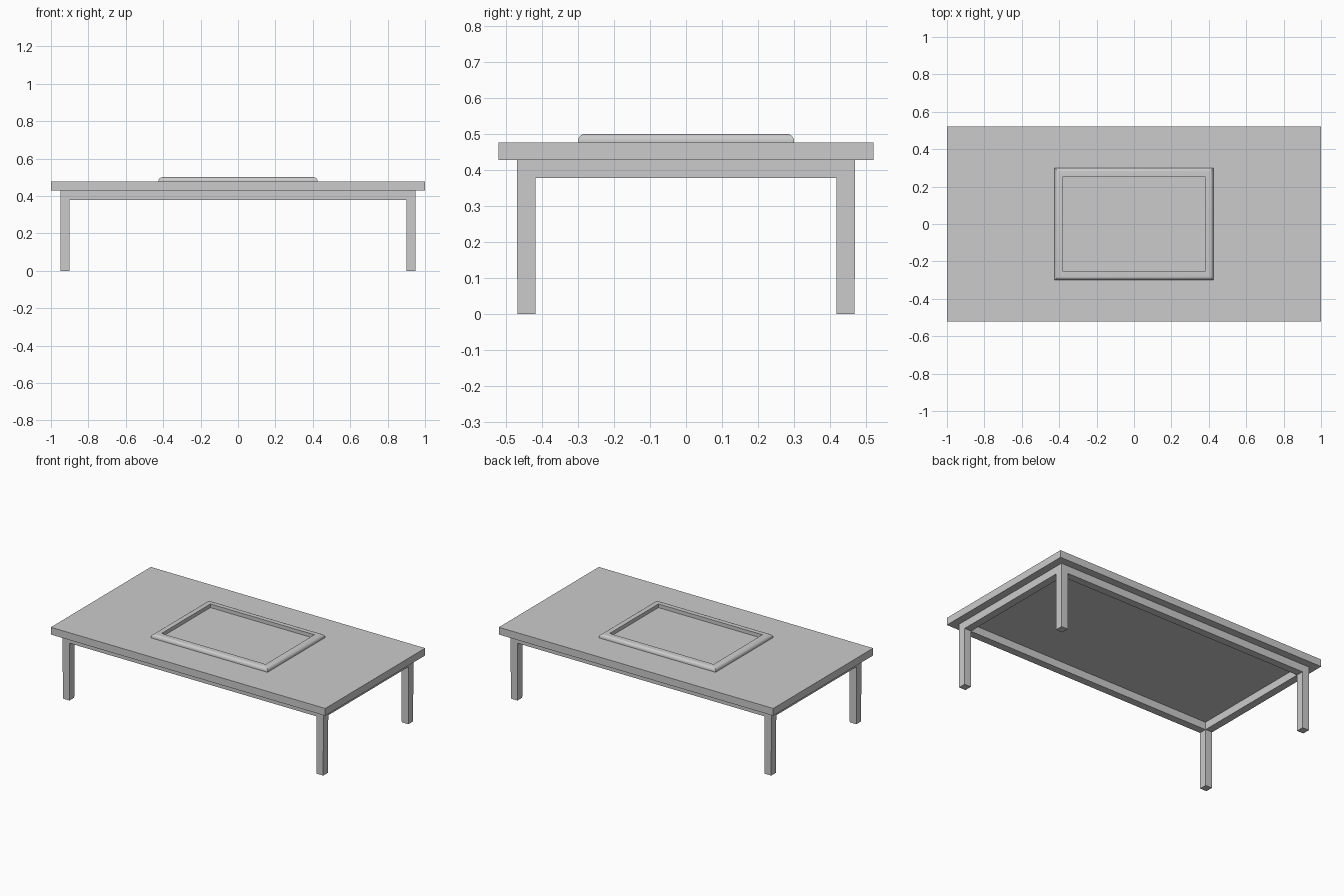
import bpy, bmesh, math

if "Cube" in bpy.data.objects:
    bpy.data.objects.remove(bpy.data.objects["Cube"])


def finish(name, bm):
    bmesh.ops.recalc_face_normals(bm, faces=bm.faces)
    me = bpy.data.meshes.new(name)
    bm.to_mesh(me)
    bm.free()
    ob = bpy.data.objects.new(name, me)
    bpy.context.collection.objects.link(ob)
    return ob


def box(name, lo, hi, foot=0.0):
    bm = bmesh.new()
    bmesh.ops.create_cube(bm, size=1)
    mid = [(a + b) / 2 for a, b in zip(lo, hi)]
    for v in bm.verts:
        low = v.co.z < 0
        for i in range(3):
            size = hi[i] - lo[i]
            if low and i < 2:
                size -= 2 * foot
            v.co[i] = mid[i] + v.co[i] * size
    return finish(name, bm)


def mitred_frame(name, hx, hy, profile):
    """Sweep an (inset, z) profile round a rectangle with mitred corners."""
    bm = bmesh.new()
    loops = [[bm.verts.new((sx * (hx - d), sy * (hy - d), z)) for d, z in profile]
             for sx, sy in ((-1, -1), (1, -1), (1, 1), (-1, 1))]
    n = len(profile)
    for i in range(4):
        a, b = loops[i], loops[(i + 1) % 4]
        for j in range(n):
            k = (j + 1) % n
            bm.faces.new((a[j], b[j], b[k], a[k]))
    return finish(name, bm)


# Table top
TOP_LO, TOP_HI = 0.428, 0.476
box("table_top", (-1, -0.52, TOP_LO), (1, 0.52, TOP_HI))

# Apron rails under the top
mitred_frame("apron", 0.95, 0.469, [(0, 0.378), (0, TOP_LO), (0.05, TOP_LO), (0.05, 0.378)])

# Four legs, very slightly narrowed at the foot
for side, sx in (("left", -1), ("right", 1)):
    for end, sy in (("front", -1), ("back", 1)):
        xs = sorted((sx * 0.95, sx * 0.90))
        ys = sorted((sy * 0.469, sy * 0.417))
        box(f"{end}_{side}_leg", (xs[0], ys[0], 0), (xs[1], ys[1], 0.378), 0.001)

# Raised rim on the top with a rounded outer edge
R, RIM_TOP = 0.02, 0.5
arc = [(R - R * math.cos(a), RIM_TOP - R + R * math.sin(a))
       for a in (math.radians(15 * i) for i in range(7))]
rim = mitred_frame("raised_rim", 0.425, 0.30,
                   [(0, TOP_HI)] + arc + [(0.046, RIM_TOP), (0.046, TOP_HI)])
bpy.context.view_layer.objects.active = rim
rim.select_set(True)
bpy.ops.object.shade_smooth_by_angle(angle=math.radians(30))
